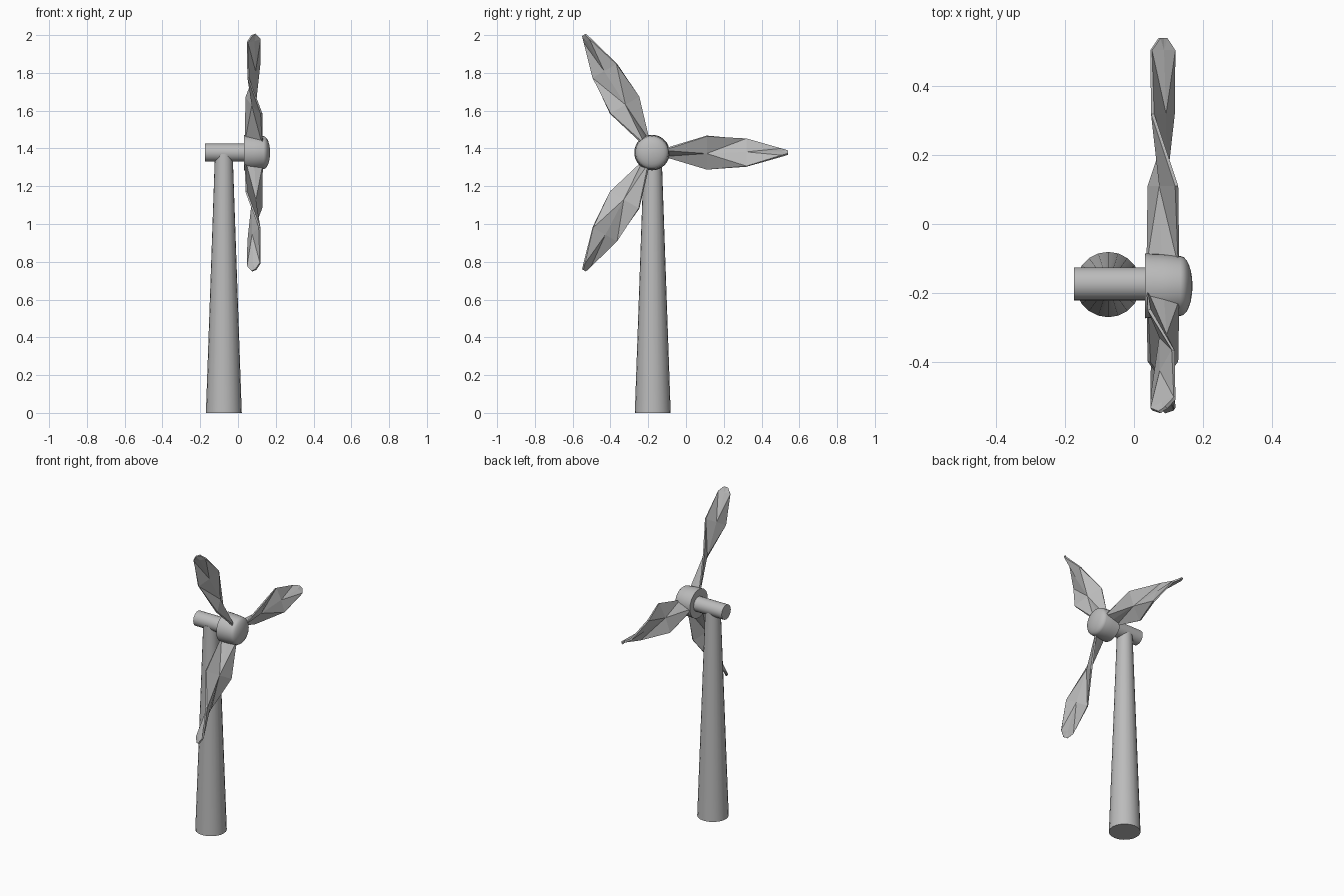
import bpy, bmesh, math
from mathutils import Matrix, Vector

cube = bpy.data.objects.get("Cube")
if cube:
    bpy.data.objects.remove(cube, do_unlink=True)

grey = bpy.data.materials.new("light grey")
grey.use_nodes = True
COLOUR = (0.5, 0.5, 0.5, 1)
grey.diffuse_color = COLOUR
grey.node_tree.nodes["Principled BSDF"].inputs["Base Color"].default_value = COLOUR

HUB_Y, HUB_Z, BLADE_X = -0.18, 1.378, 0.084


def make(name, bm, smooth):
    bmesh.ops.recalc_face_normals(bm, faces=bm.faces)
    mesh = bpy.data.meshes.new(name)
    bm.to_mesh(mesh)
    bm.free()
    mesh.materials.append(grey)
    ob = bpy.data.objects.new(name, mesh)
    bpy.context.collection.objects.link(ob)
    if smooth:
        bpy.ops.object.select_all(action='DESELECT')
        ob.select_set(True)
        bpy.context.view_layer.objects.active = ob
        bpy.ops.object.shade_smooth_by_angle(angle=math.radians(32))
    return ob


def lathe(name, profile, sides, matrix):
    """Closed solid of revolution from (radius, height) points."""
    bm = bmesh.new()
    rings = []
    for r, h in profile:
        rings.append([bm.verts.new((r * math.cos(a), r * math.sin(a), h))
                      for a in (math.tau * i / sides for i in range(sides))])
    for lo, hi in zip(rings, rings[1:]):
        for i in range(sides):
            j = (i + 1) % sides
            bm.faces.new((lo[i], lo[j], hi[j], hi[i]))
    bm.faces.new(rings[0])
    bm.faces.new(rings[-1])
    bm.transform(matrix)
    return make(name, bm, True)


# Tower, nacelle and domed hub
lathe("tower", [(0.095, 0), (0.047, 1.37)], 20,
      Matrix.Translation((-0.075, HUB_Y + 0.004, 0)))
along_x = Matrix.Translation((0, HUB_Y + 0.006, HUB_Z)) @ Matrix.Rotation(math.pi / 2, 4, 'Y')
lathe("nacelle", [(0.048, -0.174), (0.048, 0.05)], 24, along_x)
dome = [(0.087 * math.cos(t), 0.135 + 0.035 * math.sin(t))
        for t in (math.radians(15 * k) for k in range(6))]
hub_matrix = Matrix.Translation((0, HUB_Y, HUB_Z)) @ Matrix.Rotation(math.pi / 2, 4, 'Y')
lathe("hub", [(0.094, 0.032), (0.092, 0.085)] + dome + [(0.004, 0.17)], 32, hub_matrix)

# Blade stations: distance from hub, half chord in x, half chord across, half thickness at middle
STATIONS = [(0.06, 0.046, 0.016, 0.008),
            (0.29, 0.040, 0.088, 0.012),
            (0.50, -0.030, 0.073, 0.010),
            (0.685, -0.034, 0.018, 0.007),
            (0.72, -0.010, 0.008, 0.004)]


def blade(name, angle):
    bm = bmesh.new()
    rings = []
    for dist, cx, cz, thick in STATIONS:
        chord = Vector((cx, 0, cz))
        normal = Vector((cz, 0, -cx)).normalized()
        ring = []
        for side in (1, -1):
            for along in (-1, 0, 1):
                depth = thick if along == 0 else 0.005
                ring.append(bm.verts.new(Vector((0, dist, 0)) + chord * along
                                         + normal * depth * side))
        rings.append(ring)
    for n, (a, b) in enumerate(zip(rings, rings[1:])):
        for base in (0, 3):
            mid = base + 1
            for edge in (base, base + 2):
                # the first bay folds toward the outer middle, later bays from the inner middle
                if n == 0:
                    bm.faces.new((a[edge], a[mid], b[mid]))
                    bm.faces.new((a[edge], b[mid], b[edge]))
                else:
                    bm.faces.new((a[mid], b[mid], b[edge]))
                    bm.faces.new((a[mid], b[edge], a[edge]))
        for edge in (0, 2):
            bm.faces.new((a[edge], b[edge], b[edge + 3], a[edge + 3]))
    for ring in (rings[0], rings[-1]):
        bm.faces.new([ring[i] for i in (0, 1, 2, 5, 4, 3)])
    bm.transform(Matrix.Translation((BLADE_X, HUB_Y, HUB_Z)) @ Matrix.Rotation(angle, 4, 'X'))
    return make(name, bm, False)


# Three equal blades around the hub
for k, label in enumerate(("back", "upper", "lower")):
    blade(label + "_blade", math.tau * k / 3)
